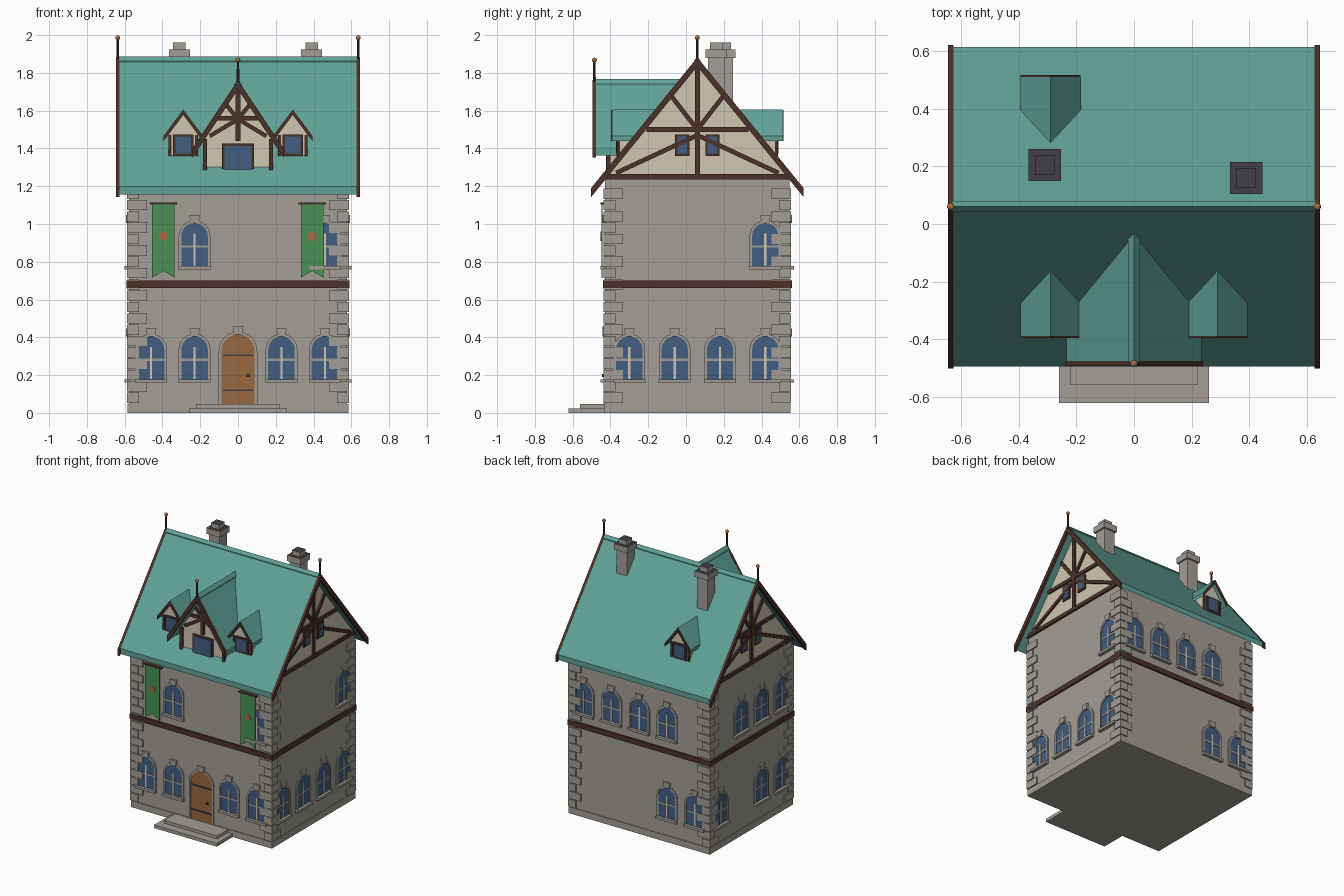
import bpy, bmesh, math
from mathutils import Matrix, Vector

if "Cube" in bpy.data.objects:
    bpy.data.objects.remove(bpy.data.objects["Cube"])

def colour(name, r, g, b):
    m = bpy.data.materials.new(name)
    lin = [(c / 255 / 12.92) if c < 11 else ((c / 255 + 0.055) / 1.055) ** 2.4 for c in (r, g, b)]
    m.diffuse_color = (*lin, 1)
    m.use_nodes = True
    m.node_tree.nodes["Principled BSDF"].inputs["Base Color"].default_value = m.diffuse_color
    return m

STONE = colour("stone", 164, 158, 149)
ROOF = colour("teal_tile", 96, 162, 150)
TIMBER = colour("dark_timber", 76, 50, 42)
PLASTER = colour("cream_plaster", 209, 199, 178)
GLASS = colour("blue_glass", 66, 94, 130)
WOOD = colour("door_wood", 152, 104, 64)
GREEN = colour("banner_green", 72, 145, 84)
COPPER = colour("copper", 172, 108, 66)
SLATE = colour("dark_slate", 66, 62, 70)

W, YF, YB, YC = 0.578, -0.428, 0.548, 0.06     # wall planes and ridge line
parts = {}

def part(name, mat):
    if name not in parts:
        parts[name] = (bmesh.new(), mat)
    return parts[name][0]

# frames map (along wall, height, depth outwards) to the world
FRONT = lambda u, z, d: (u, YF - d, z)
BACK = lambda u, z, d: (u, YB + d, z)
RIGHT = lambda u, z, d: (W + d, u, z)
LEFT = lambda u, z, d: (-W - d, u, z)
ALONG_X = lambda u, z, d: (d, u, z)
ALONG_Y = lambda u, z, d: (u, d, z)

def prism(name, mat, pts, d0, d1, frame):
    bm = part(name, mat)
    a = [bm.verts.new(frame(u, z, d0)) for u, z in pts]
    b = [bm.verts.new(frame(u, z, d1)) for u, z in pts]
    bm.faces.new(a)
    bm.faces.new(b[::-1])
    for i in range(len(a)):
        j = (i + 1) % len(a)
        bm.faces.new((a[i], a[j], b[j], b[i]))

def rect(u0, u1, z0, z1):
    return [(u0, z0), (u1, z0), (u1, z1), (u0, z1)]

def box(name, mat, x0, x1, y0, y1, z0, z1):
    prism(name, mat, rect(x0, x1, z0, z1), y0, y1, ALONG_Y)

def beam(name, p, q, w, d0, d1, frame):
    p, q = Vector(p), Vector(q)
    n = (q - p).normalized().orthogonal() * w / 2
    prism(name, TIMBER, [p + n, q + n, q - n, p - n], d0, d1, frame)

def arch(u, z0, zs, r, n=12):
    return [(u - r, z0)] + [(u - r * math.cos(math.pi * i / n), zs + r * math.sin(math.pi * i / n))
                            for i in range(n + 1)] + [(u + r, z0)]

def chevron(name, mat, c, apex, half, slope, t, d0, d1, frame):
    e = apex - slope * half
    prism(name, mat, [(c - half, e), (c, apex), (c + half, e),
                      (c + half, e - t), (c, apex - t), (c - half, e - t)], d0, d1, frame)

def surround(u, z0, zs, r, frame):
    prism("stone_surrounds", STONE, arch(u, z0, zs, r + 0.014) + arch(u, z0, zs, r)[::-1], -0.01, 0.008, frame)
    k = zs + r
    prism("keystones", STONE, [(u - 0.02, k), (u + 0.02, k), (u + 0.028, k + 0.042), (u - 0.028, k + 0.042)],
          -0.01, 0.014, frame)

def arched_window(u, floor, frame):
    z = 0.6 * floor
    prism("arched_glass", GLASS, arch(u, z + 0.175, z + 0.335, 0.07), -0.005, 0.003, frame)
    surround(u, z + 0.175, z + 0.335, 0.07, frame)
    prism("mullions", PLASTER, rect(u - 0.006, u + 0.006, z + 0.18, z + 0.35), 0, 0.007, frame)
    prism("glazing_bars", STONE, rect(u - 0.07, u + 0.07, z + 0.275, z + 0.287), 0, 0.006, frame)
    prism("window_sills", STONE, rect(u - 0.085, u + 0.085, z + 0.16, z + 0.178), -0.01, 0.024, frame)

def square_window(u0, u1, z0, z1, frame, d=0.0, t=0.013):
    prism("window_frames", TIMBER, rect(u0, u1, z0, z1), d - 0.01, d + 0.008, frame)
    prism("square_glass", GLASS, rect(u0 + t, u1 - t, z0 + t, z1 - t), d, d + 0.011, frame)

# walls, plinth, timber band, steps
box("walls", STONE, -W, W, YF, YB, 0, 1.24)
box("plinth", STONE, -W - 0.006, W + 0.006, YF - 0.006, YB + 0.006, 0, 0.048)
box("timber_band", TIMBER, -W - 0.012, W + 0.012, YF - 0.012, YB + 0.012, 0.662, 0.7)
box("steps", STONE, -0.26, 0.26, -0.622, YF, 0, 0.024)
box("steps", STONE, -0.22, 0.22, -0.56, YF, 0.022, 0.046)

# corner stones with alternating long and short sides
for sx in (-1, 1):
    for cy, sy in ((YF, -1), (YB, 1)):
        for i in range(19):
            a, b = (0.095, 0.055) if i % 2 else (0.055, 0.095)
            z = 0.05 + i * 0.06
            xs = sorted((sx * (W + 0.009), sx * (W - a)))
            ys = sorted((cy + sy * 0.009, cy - sy * b))
            box("corner_stones", STONE, *xs, *ys, z + 0.003, z + 0.057)

# arched windows on both floors of each wall
layout = [(FRONT, (-0.46, -0.23, 0.23, 0.46), (-0.23, 0.46)),
          (RIGHT, (-0.30, -0.06, 0.18, 0.42), (0.42,)),
          (BACK, (-0.46, -0.23), (-0.23, 0, 0.23, 0.46)),
          (LEFT, (-0.30, -0.06, 0.42), (-0.30, -0.06, 0.18))]
for frame, low, high in layout:
    for u in low:
        arched_window(u, 0, frame)
    for u in high:
        arched_window(u, 1, frame)

# door with straps and handle
prism("door", WOOD, arch(0, 0.046, 0.328, 0.088), -0.005, 0.005, FRONT)
surround(0, 0.046, 0.328, 0.088, FRONT)
for z in (0.12, 0.305):
    prism("door_straps", SLATE, rect(-0.08, 0.08, z - 0.005, z + 0.005), 0, 0.01, FRONT)
prism("door_handle", SLATE, rect(0.045, 0.06, 0.19, 0.205), 0, 0.018, FRONT)

# banners
for u in (-0.395, 0.393):
    prism("banners", GREEN, [(u - 0.06, 1.11), (u - 0.06, 0.715), (u, 0.752), (u + 0.06, 0.715), (u + 0.06, 1.11)],
          0.014, 0.02, FRONT)
    prism("banner_rods", TIMBER, rect(u - 0.072, u + 0.072, 1.104, 1.114), 0, 0.024, FRONT)
    prism("banner_discs", COPPER, [(u + 0.024 * math.cos(i * math.pi / 6), 0.935 + 0.024 * math.sin(i * math.pi / 6))
                                   for i in range(12)], 0.015, 0.024, FRONT)

# main roof with ridge cap and gable filling
chevron("main_roof", ROOF, YC, 1.88, 0.555, 1.23, 0.04, -0.63, 0.63, ALONG_X)
chevron("ridge_cap", ROOF, YC, 1.886, 0.018, 1.23, 0.03, -0.63, 0.63, ALONG_X)
prism("gable_walls", PLASTER, [(YF, 1.238), (YB, 1.238), (YC, 1.85)], -W, W, ALONG_X)

# gable timbers, windows and barge boards
for frame in (RIGHT, LEFT):
    G = "gable_timbers"
    beam(G, (YF - 0.01, 1.25), (YB + 0.01, 1.25), 0.028, -0.01, 0.014, frame)
    beam(G, (YC, 1.25), (YC, 1.83), 0.026, -0.01, 0.014, frame)
    beam(G, (YC - 0.27, 1.5), (YC + 0.27, 1.5), 0.026, -0.01, 0.013, frame)
    for s in (-1, 1):
        beam(G, (YC, 1.47), (YC + s * 0.43, 1.27), 0.024, -0.01, 0.012, frame)
        beam(G, (YC, 1.5), (YC + s * 0.14, 1.68), 0.024, -0.01, 0.012, frame)
        c = YC + s * 0.08
        square_window(c - 0.038, c + 0.038, 1.36, 1.475, frame)
    chevron("barge_boards", TIMBER, YC, 1.882, 0.562, 1.23, 0.048, 0.627 - W, 0.646 - W, frame)

# large front dormer
at_large = lambda u, z, d: (u, -0.41 - d, z)
prism("large_dormer_wall", PLASTER, [(-0.18, 1.27), (0.18, 1.27), (0.18, 1.455), (0, 1.725), (-0.18, 1.455)],
      -0.41, 0.0, ALONG_Y)
chevron("large_dormer_roof", ROOF, 0, 1.76, 0.235, 1.5, 0.045, -0.48, -0.03, ALONG_Y)
chevron("large_dormer_ridge", ROOF, 0, 1.768, 0.02, 1.3, 0.03, -0.48, -0.02, ALONG_Y)
chevron("large_dormer_boards", TIMBER, 0, 1.762, 0.24, 1.5, 0.05, -0.494, -0.476, ALONG_Y)
D = "large_dormer_timbers"
beam(D, (0, 1.44), (0, 1.72), 0.024, -0.01, 0.014, at_large)
beam(D, (-0.11, 1.56), (0.11, 1.56), 0.022, -0.01, 0.013, at_large)
for s in (-1, 1):
    beam(D, (s * 0.175, 1.275), (s * 0.175, 1.45), 0.022, -0.01, 0.014, at_large)
    beam(D, (0, 1.555), (s * 0.15, 1.465), 0.022, -0.01, 0.012, at_large)
    beam(D, (0, 1.555), (s * 0.065, 1.635), 0.022, -0.01, 0.012, at_large)
square_window(-0.085, 0.085, 1.275, 1.425, at_large)

# small dormers: two in front, one at the back
for x, s in ((-0.29, -1), (0.29, -1), (-0.29, 1)):
    frame = lambda u, z, d, s=s: (u, YC + s * d, z)
    prism("small_dormer_walls", PLASTER, [(x - 0.075, 1.35), (x + 0.075, 1.35), (x + 0.075, 1.48),
                                          (x, 1.58), (x - 0.075, 1.48)], 0.2, 0.42, frame)
    chevron("small_dormer_roofs", ROOF, x, 1.606, 0.105, 1.33, 0.026, 0.215, 0.45, frame)
    chevron("small_dormer_boards", TIMBER, x, 1.603, 0.104, 1.33, 0.026, 0.445, 0.457, frame)
    for e in (-1, 1):
        beam("small_dormer_posts", (x + e * 0.07, 1.36), (x + e * 0.07, 1.47), 0.014, 0.41, 0.426, frame)
    square_window(x - 0.055, x + 0.055, 1.36, 1.475, frame, 0.42)

# chimneys
for x, y in ((-0.31, 0.205), (0.39, 0.16)):
    for w, z0, z1 in ((0.044, 1.55, 1.885), (0.056, 1.88, 1.925), (0.033, 1.92, 1.96)):
        box("chimneys", STONE, x - w, x + w, y - w, y + w, z0, z1)

# finials
for x, y, z in ((-0.637, YC, 1.986), (0.637, YC, 1.986), (0, -0.485, 1.868)):
    bmesh.ops.create_cone(part("finial_rods", TIMBER), cap_ends=True, segments=8, radius1=0.008, radius2=0.006,
                          depth=0.15, matrix=Matrix.Translation((x, y, z - 0.075)))
    bmesh.ops.create_uvsphere(part("finial_balls", COPPER), u_segments=10, v_segments=6, radius=0.013,
                              matrix=Matrix.Translation((x, y, z)))

# turn every part into an object
for name, (bm, mat) in parts.items():
    bmesh.ops.recalc_face_normals(bm, faces=bm.faces)
    me = bpy.data.meshes.new(name)
    me.materials.append(mat)
    if name == "chimneys":                      # dark tops
        me.materials.append(SLATE)
        for f in bm.faces:
            f.material_index = int(f.normal.z > 0.5)
    if name == "finial_balls":
        for f in bm.faces:
            f.smooth = True
    bm.to_mesh(me)
    bm.free()
    bpy.context.collection.objects.link(bpy.data.objects.new(name, me))
